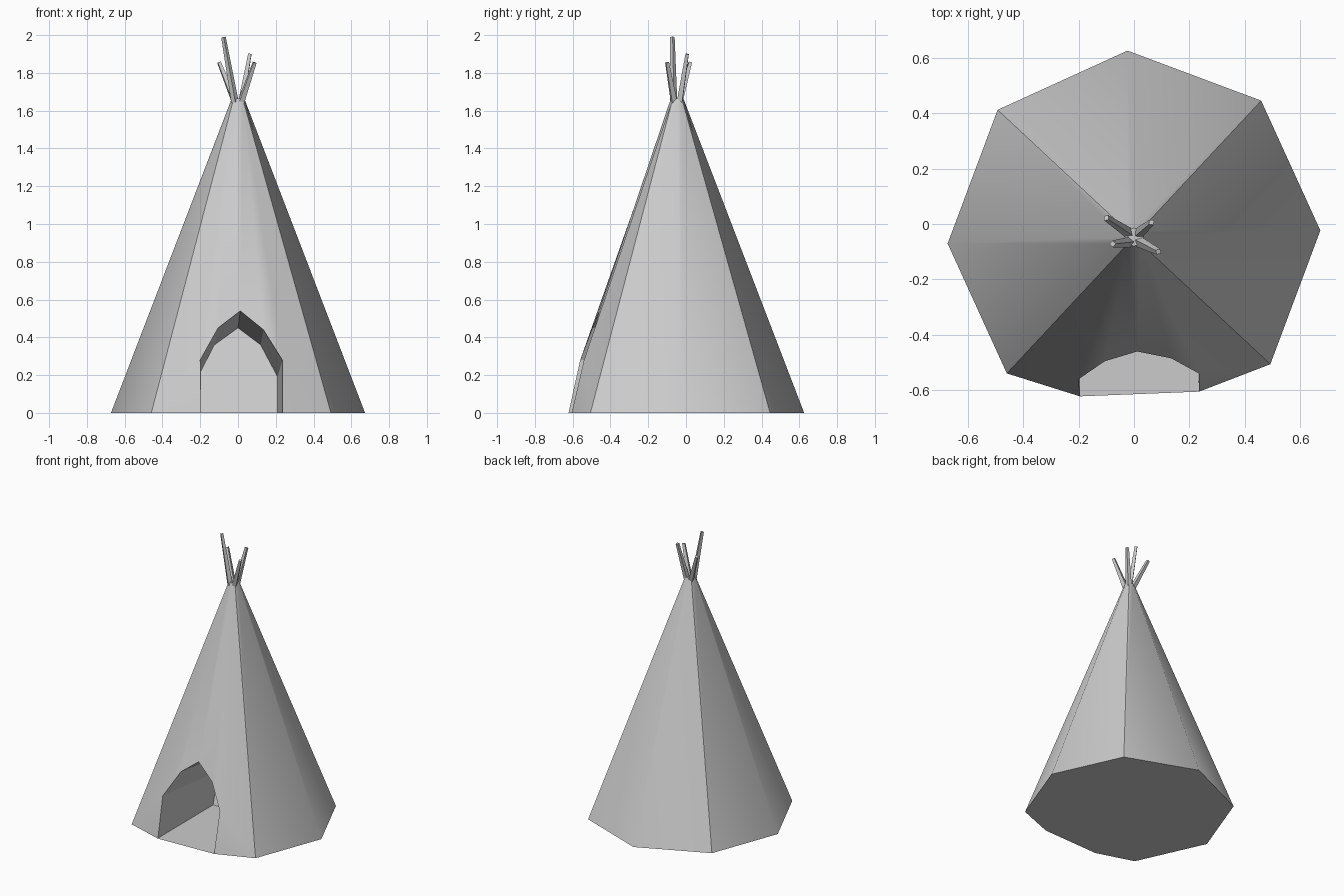
import bpy, bmesh
from math import cos, sin, radians
from mathutils import Vector

cube = bpy.data.objects.get("Cube")
if cube:
    bpy.data.objects.remove(cube, do_unlink=True)

# One canvas grey for everything
GREY = (0.6, 0.6, 0.6, 1)
canvas = bpy.data.materials.new("canvas_grey")
canvas.use_nodes = True
canvas.diffuse_color = GREY
canvas.node_tree.nodes["Principled BSDF"].inputs["Base Color"].default_value = GREY

TOP_Z, CENTRE_Y, SIDES, FRONT = 1.665, -0.047, 8, 6


def finish(bm, name):
    bmesh.ops.recalc_face_normals(bm, faces=bm.faces)
    mesh = bpy.data.meshes.new(name)
    bm.to_mesh(mesh)
    bm.free()
    mesh.materials.append(canvas)
    obj = bpy.data.objects.new(name, mesh)
    bpy.context.collection.objects.link(obj)
    return obj


def ring(bm, radius, z):
    angles = [radians(2 + 360 / SIDES * k) for k in range(SIDES)]
    return [bm.verts.new((radius * cos(a), CENTRE_Y + radius * sin(a), z)) for a in angles]


# Tent shell: eight gores with an arched entrance in place of the front corner
bm = bmesh.new()
base = ring(bm, 0.673, 0)
top = ring(bm, 0.033, TOP_Z)
bm.verts.remove(base[FRONT])
base[FRONT] = None

arch = [(-0.195, -0.622, 0), (-0.2, -0.56, 0.28), (-0.105, -0.495, 0.45), (0.012, -0.46, 0.54),
        (0.135, -0.485, 0.44), (0.235, -0.54, 0.28), (0.235, -0.605, 0)]
inner_xz = [(-0.195, 0), (-0.197, 0.22), (-0.125, 0.36), (0, 0.45), (0.12, 0.36), (0.21, 0.19), (0.21, 0)]
door = [bm.verts.new(p) for p in arch]
inner = [bm.verts.new((x, p[1] + 0.62, z)) for (x, z), p in zip(inner_xz, arch)]

gores = []
for k in range(SIDES):
    n = (k + 1) % SIDES
    if FRONT not in (k, n):
        gores.append(bm.faces.new((base[k], base[n], top[n], top[k])))

# Canvas on either side of the entrance
for side, edge in ((FRONT - 1, door[:4]), (FRONT + 1, door[:2:-1])):
    b, t = base[side], top[side]
    foot, shoulder, haunch, peak = edge
    for tri in ((b, foot, shoulder), (b, shoulder, t), (shoulder, haunch, t),
                (haunch, peak, t), (peak, top[FRONT], t)):
        gores.append(bm.faces.new(tri))

for face in gores:
    face.smooth = True

# Entrance tunnel, its back wall, ground sheet and crown
for i in range(len(door) - 1):
    bm.faces.new((door[i], door[i + 1], inner[i + 1], inner[i]))
bm.faces.new(inner)
bm.faces.new(base[:FRONT] + [door[0], door[-1]] + base[FRONT + 1:])
bm.faces.new(top)

# Every second seam is a hard crease
for k in range(1, SIDES, 2):
    bm.edges.get((base[k], top[k])).smooth = False
floor_points = [door[0].co.copy(), door[-1].co.copy(), inner[-1].co.copy(), inner[0].co.copy()]
finish(bm, "tent_shell")

# Floor inside the entrance
bm = bmesh.new()
bm.faces.new([bm.verts.new((p.x, p.y, 0.003)) for p in floor_points])
finish(bm, "entrance_floor")

# Four tapered poles fanning out of the crown
poles = {
    "front_right_pole": ((-0.016, -0.066), (-0.077, -0.072, 1.99)),
    "front_left_pole": ((0.016, -0.063), (0.088, -0.1, 1.855)),
    "back_right_pole": ((-0.016, -0.034), (-0.1, 0.022, 1.855)),
    "back_left_pole": ((0.016, -0.034), (0.063, 0.006, 1.9)),
}
for name, (foot, tip) in poles.items():
    low, high = Vector((*foot, TOP_Z - 0.02)), Vector(tip)
    axis = high - low
    bm = bmesh.new()
    bmesh.ops.create_cone(bm, cap_ends=True, segments=4, radius1=0.02, radius2=0.012,
                          depth=axis.length)
    bmesh.ops.rotate(bm, verts=bm.verts, matrix=axis.to_track_quat("Z", "Y").to_matrix())
    bmesh.ops.translate(bm, verts=bm.verts, vec=(low + high) / 2)
    finish(bm, name)
